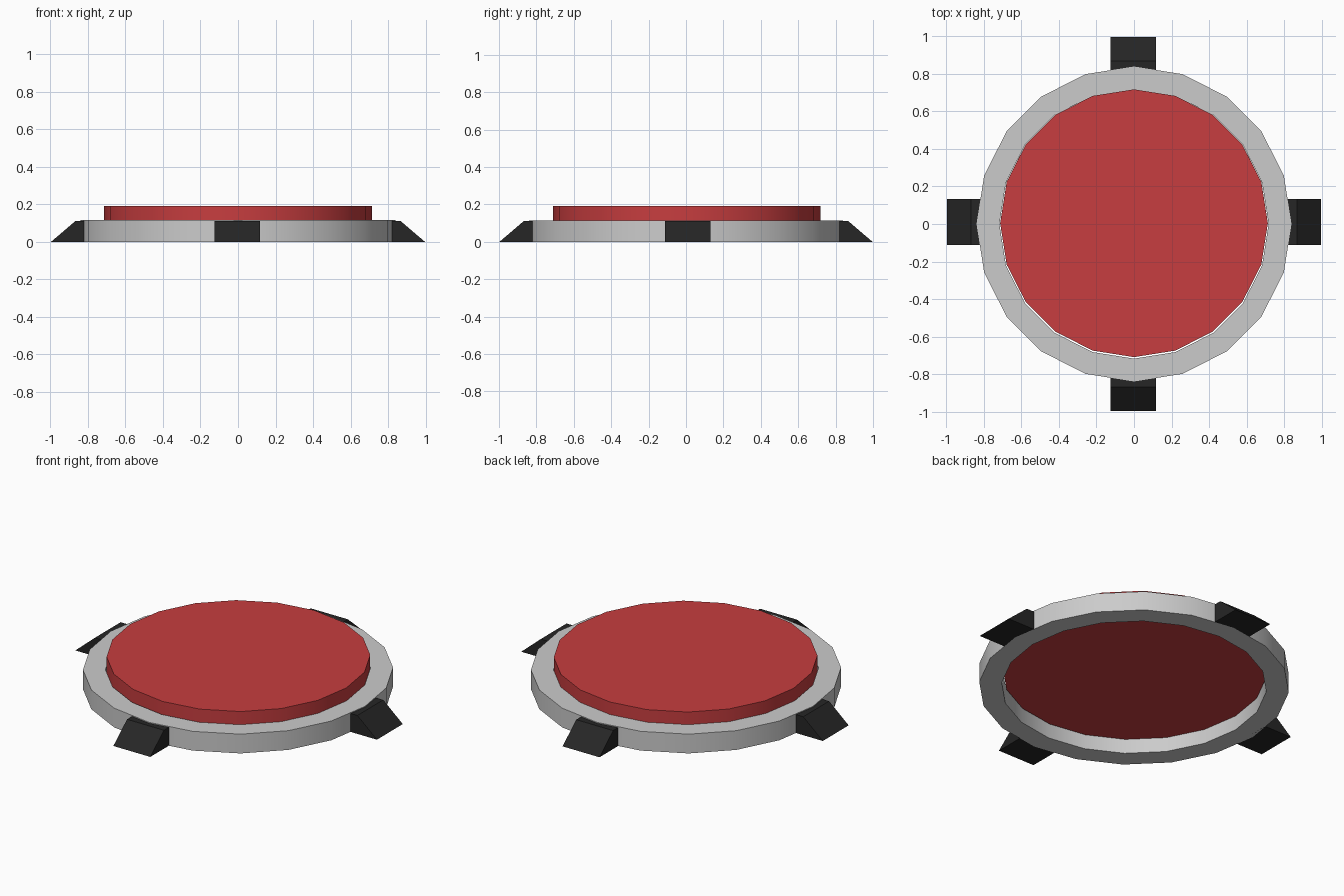
import bpy, bmesh
from math import sin, cos, pi
from mathutils import Matrix

if "Cube" in bpy.data.objects:
    bpy.data.objects.remove(bpy.data.objects["Cube"])

SIDES = 20


def material(name, colour):
    mat = bpy.data.materials.new(name)
    mat.diffuse_color = (*colour, 1)
    mat.use_nodes = True
    mat.node_tree.nodes["Principled BSDF"].inputs["Base Color"].default_value = mat.diffuse_color
    return mat


def make_object(name, bm, mat=None, smooth=False):
    bmesh.ops.recalc_face_normals(bm, faces=bm.faces)
    mesh = bpy.data.meshes.new(name)
    bm.to_mesh(mesh)
    bm.free()
    obj = bpy.data.objects.new(name, mesh)
    bpy.context.collection.objects.link(obj)
    if mat:
        mesh.materials.append(mat)
    if smooth:
        bpy.ops.object.select_all(action='DESELECT')
        obj.select_set(True)
        bpy.context.view_layer.objects.active = obj
        bpy.ops.object.shade_smooth_by_angle(angle=pi / 6)
    return obj


def circle(bm, radius, z, y=0):
    return [bm.verts.new((radius * sin(2 * pi * i / SIDES),
                          y + radius * cos(2 * pi * i / SIDES), z)) for i in range(SIDES)]


def bridge(bm, a, b):
    for i in range(SIDES):
        j = (i + 1) % SIDES
        bm.faces.new((a[i], a[j], b[j], b[i]))


red = material("red", (0.57, 0.047, 0.05))
black = material("black", (0.019, 0.019, 0.019))

# Housing ring: closed rectangular section, open in the middle
bm = bmesh.new()
loops = [circle(bm, r, z) for r, z in ((0.84, 0), (0.84, 0.115), (0.718, 0.115), (0.718, 0))]
for k in range(4):
    bridge(bm, loops[k], loops[(k + 1) % 4])
make_object("housing_ring", bm, smooth=True)

# Raised button disc floating inside the ring
bm = bmesh.new()
low, high = circle(bm, 0.714, 0.083, 0.004), circle(bm, 0.714, 0.19, 0.004)
bridge(bm, low, high)
bm.faces.new(low)
bm.faces.new(high)
make_object("button", bm, red, smooth=True)

# Four wedge feet: profile (distance outward, height) extruded sideways
profile = ((0.815, 0), (0.997, 0), (0.868, 0.11), (0.815, 0.11))
feet = (("right_foot", 0, 0.01), ("back_foot", 1, 0.004),
        ("left_foot", 2, -0.01), ("front_foot", 3, -0.004))
for name, turn, shift in feet:
    bm = bmesh.new()
    ends = [[bm.verts.new((x, shift + s * 0.122, z)) for x, z in profile] for s in (-1, 1)]
    for end in ends:
        bm.faces.new(end)
    for i in range(4):
        j = (i + 1) % 4
        bm.faces.new((ends[0][i], ends[0][j], ends[1][j], ends[1][i]))
    bm.transform(Matrix.Rotation(turn * pi / 2, 4, 'Z'))
    make_object(name, bm, black)
